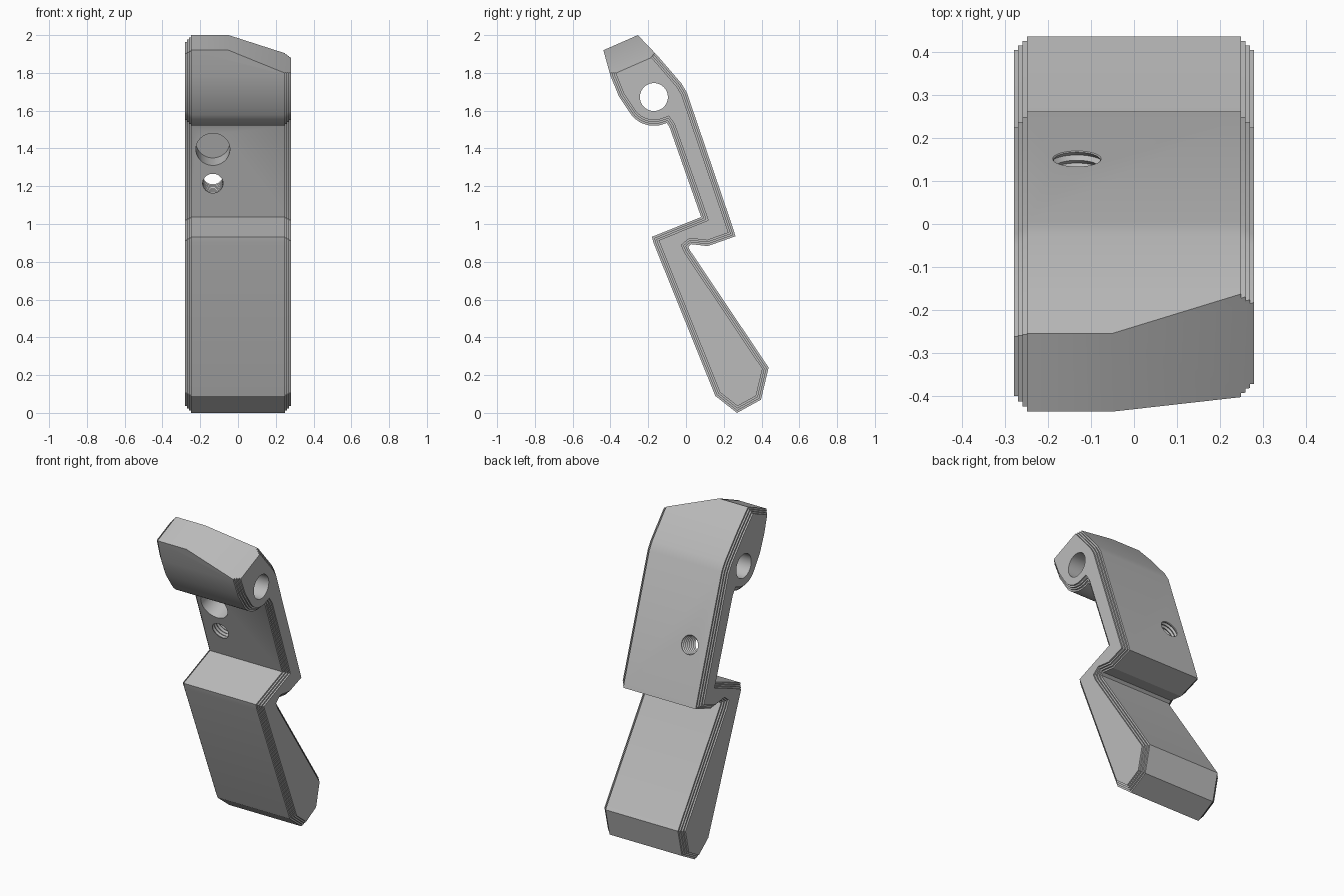
import bpy, bmesh, math
from mathutils import Vector, Matrix

old = bpy.data.objects.get("Cube")
if old:
    bpy.data.objects.remove(old, do_unlink=True)

grey = bpy.data.materials.new("plain grey")
grey.use_nodes = True
colour = (0.5, 0.5, 0.5, 1)
grey.diffuse_color = colour
grey.node_tree.nodes["Principled BSDF"].inputs["Base Color"].default_value = colour


def make_object(name, bm):
    bmesh.ops.recalc_face_normals(bm, faces=bm.faces[:])
    mesh = bpy.data.meshes.new(name)
    bm.to_mesh(mesh)
    bm.free()
    mesh.materials.append(grey)
    obj = bpy.data.objects.new(name, mesh)
    bpy.context.collection.objects.link(obj)
    return obj


def skin(bm, loops):
    """Bridge a list of equal point loops and cap both ends."""
    rings = [[bm.verts.new(p) for p in loop] for loop in loops]
    n = len(rings[0])
    for a, b in zip(rings, rings[1:]):
        for i in range(n):
            j = (i + 1) % n
            bm.faces.new((a[i], a[j], b[j], b[i]))
    bm.faces.new(rings[0])
    bm.faces.new(rings[-1])


def inset(points, d):
    """Move every edge of a counter-clockwise outline inwards by d."""
    out = []
    for i, p in enumerate(points):
        e1 = (p - points[i - 1]).normalized()
        e2 = (points[(i + 1) % len(points)] - p).normalized()
        n1, n2 = Vector((-e1.y, e1.x)), Vector((-e2.y, e2.x))
        out.append(p + (n1 + n2) * d / (1 + n1.dot(n2)))
    return out


def lathe(name, start, axis, stations, sides=40):
    """Turned cutter: stations are (distance along axis, radius)."""
    turn = Matrix.Translation(start) @ Vector(axis).to_track_quat('Z', 'Y').to_matrix().to_4x4()
    bm = bmesh.new()
    skin(bm, [[turn @ Vector((r * math.cos(math.tau * k / sides),
                              r * math.sin(math.tau * k / sides), t))
               for k in range(sides)] for t, r in stations])
    obj = make_object(name, bm)
    obj.hide_render = True
    return obj


# Side outline: head front, round knuckle, arm, ledge, handle, back
pin = Vector((-0.17, 1.672))
knuckle = [pin + 0.152 * Vector((math.cos(math.radians(a)), math.sin(math.radians(a))))
           for a in range(218, 289, 7)]
front = [(-0.255, 2.0), (-0.4375, 1.92), (-0.40, 1.785), (-0.355, 1.675)]
rest = [(-0.102, 1.535), (-0.088, 1.515), (0.08, 1.037),
        (-0.18, 0.932), (-0.172, 0.9), (0.155, 0.09), (0.27, 0.0), (0.397, 0.07),
        (0.4375, 0.24), (0.02, 0.862), (0.012, 0.88), (0.028, 0.893), (0.115, 0.883),
        (0.262, 0.935), (0.25, 0.975), (0.005, 1.695), (-0.025, 1.745), (-0.15, 1.89)]
outline = [Vector(p) for p in front] + knuckle + [Vector(p) for p in rest]

# Body with finely stepped side edges
steps = [(0.25, 0.0), (0.26, 0.01), (0.27, 0.02), (0.28, 0.03)]
half = []
for i, (w, d) in enumerate(steps):
    if i:
        half.append((steps[i - 1][0], d))
    half.append((w, d))
levels = [(-w, d) for w, d in reversed(half)] + half
bm = bmesh.new()
skin(bm, [[(x, p.x, p.y) for p in inset(outline, d)] for x, d in levels])

# Sloping cut across one side of the head
along = Vector((0, 0.1825, 0.08))
down = Vector((0.33, 0.035, -0.135))
normal = down.cross(along)
if normal.z < 0:
    normal.negate()
cut = bmesh.ops.bisect_plane(bm, geom=bm.verts[:] + bm.edges[:] + bm.faces[:],
                             plane_co=(-0.05, -0.4375, 1.92), plane_no=normal,
                             clear_outer=True)
edges = [e for e in cut["geom_cut"] if isinstance(e, bmesh.types.BMEdge)]
bmesh.ops.contextual_create(bm, geom=edges)
body = make_object("lever_body", bm)

# Hole cutters: pin bore, blind pocket and threaded screw hole
arm = Vector((0, 0.168, -0.478)).normalized()
drill = Vector((0, -arm.z, arm.y))
drill.z = abs(drill.z)


def on_arm(z):
    return Vector((-0.133, -0.088 + (1.515 - z) * 0.3515, z))


thread = [(-0.02 + 0.01 * k, 0.063 if k % 2 else 0.054) for k in range(21)]
cutters = [
    lathe("pin_bore", (-0.4, pin.x, pin.y), (1, 0, 0), [(0, 0.074), (0.8, 0.074)], 48),
    lathe("blind_pocket", on_arm(1.395), drill, [(-0.1, 0.09), (0.12, 0.09)], 48),
    lathe("threaded_hole", on_arm(1.215), drill, thread),
]
bpy.context.view_layer.objects.active = body
for c in cutters:
    mod = body.modifiers.new(c.name, 'BOOLEAN')
    mod.operation = 'DIFFERENCE'
    mod.solver = 'EXACT'
    mod.object = c
    bpy.ops.object.modifier_apply(modifier=mod.name)
for c in cutters:
    bpy.data.objects.remove(c, do_unlink=True)

# Smooth the curves, keep the edges crisp
bpy.ops.object.select_all(action='DESELECT')
body.select_set(True)
bpy.ops.object.shade_smooth_by_angle(angle=math.radians(25))
